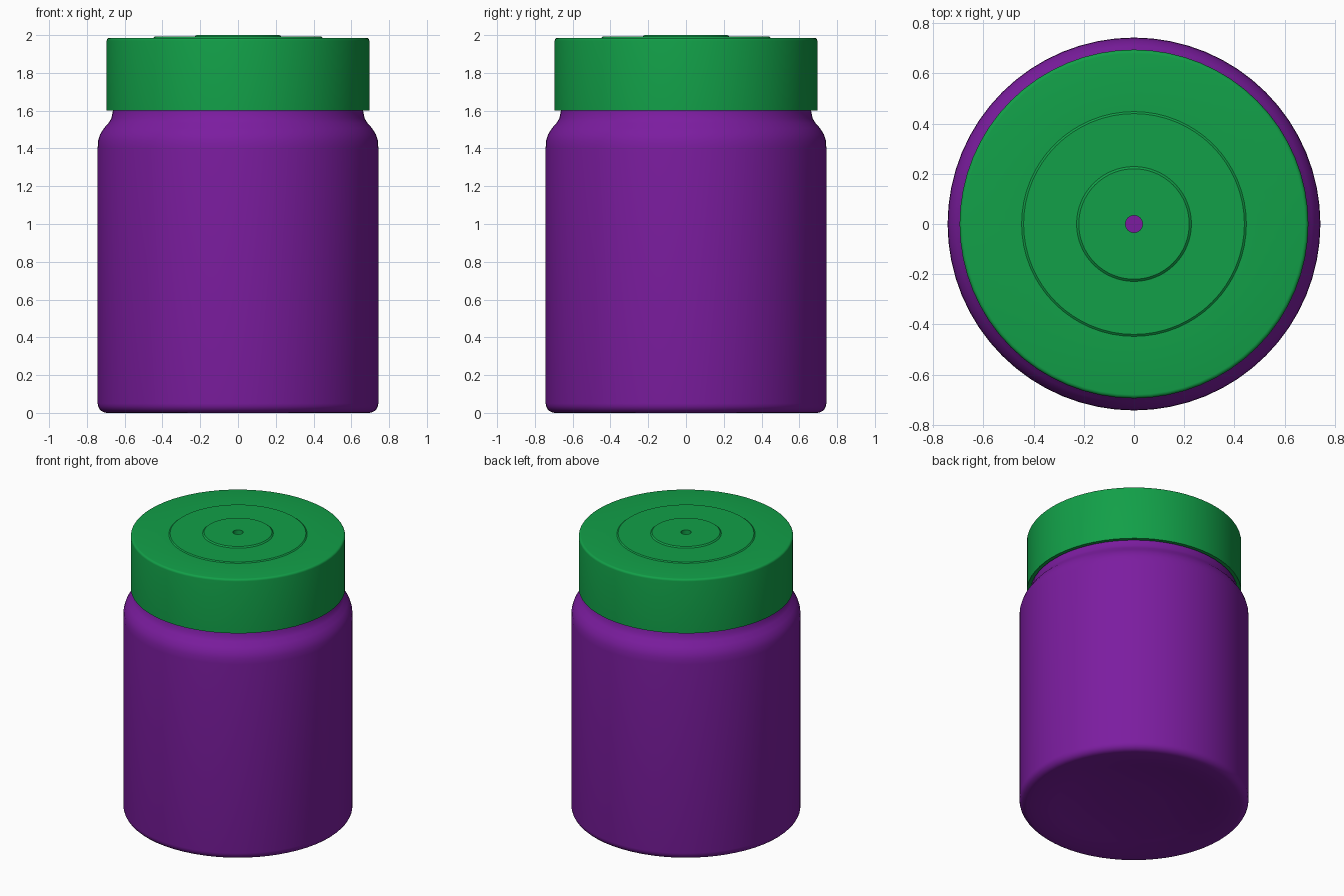
import bpy, bmesh, math

if "Cube" in bpy.data.objects:
    bpy.data.objects.remove(bpy.data.objects["Cube"])

SEGMENTS = 64


def material(name, color):
    mat = bpy.data.materials.new(name)
    mat.diffuse_color = color
    mat.use_nodes = True
    mat.node_tree.nodes["Principled BSDF"].inputs["Base Color"].default_value = mat.diffuse_color
    return mat


def lathe(name, profile, mat, closed=False):
    """Spin an (r, z) profile around the z axis."""
    bm = bmesh.new()
    verts = [bm.verts.new((r, 0, z)) for r, z in profile]
    edges = [bm.edges.new(pair) for pair in zip(verts, verts[1:])]
    if closed:
        edges.append(bm.edges.new((verts[-1], verts[0])))
    bmesh.ops.spin(bm, geom=verts + edges, cent=(0, 0, 0), axis=(0, 0, 1),
                   angle=math.tau, steps=SEGMENTS, use_duplicate=False)
    bmesh.ops.remove_doubles(bm, verts=bm.verts, dist=1e-4)
    bmesh.ops.recalc_face_normals(bm, faces=bm.faces)
    mesh = bpy.data.meshes.new(name)
    bm.to_mesh(mesh)
    bm.free()
    mesh.materials.append(mat)
    obj = bpy.data.objects.new(name, mesh)
    bpy.context.collection.objects.link(obj)
    bpy.ops.object.select_all(action='DESELECT')
    obj.select_set(True)
    bpy.context.view_layer.objects.active = obj
    bpy.ops.object.shade_smooth_by_angle(angle=math.radians(35))
    return obj


def arc(cx, cz, radius, start, end, steps=5):
    """Rounded corner points, angles in degrees."""
    return [(cx + radius * math.cos(math.radians(start + (end - start) * i / steps)),
             cz + radius * math.sin(math.radians(start + (end - start) * i / steps)))
            for i in range(steps + 1)]


purple = material("purple_plastic", (0.2, 0.012, 0.35, 1))
green = material("green_plastic", (0.006, 0.35, 0.065, 1))

# Jar: domed base, rounded foot, shoulder, open neck, hollow inside
jar = [(0, 0.05), (0.2, 0.047), (0.38, 0.035), (0.5, 0.015), (0.58, 0.003), (0.64, 0)]
jar += arc(0.693, 0.05, 0.05, -90, 0)
jar += [(0.743, 1.40), (0.741, 1.44), (0.73, 1.475), (0.71, 1.507),
        (0.685, 1.535), (0.67, 1.56), (0.662, 1.60), (0.66, 1.63), (0.66, 1.92)]
jar += [(0.62, 1.92), (0.62, 1.60), (0.63, 1.55), (0.66, 1.51), (0.69, 1.47),
        (0.703, 1.40), (0.703, 0.10), (0.68, 0.06), (0.62, 0.045),
        (0.5, 0.055), (0.38, 0.075), (0.2, 0.087), (0, 0.09)]
lathe("jar_body", jar, purple)

# Lid: hollow cap with two shallow raised steps and a central hole
lid = [(0.034, 1.94), (0.67, 1.94), (0.67, 1.60), (0.695, 1.60)]
lid += arc(0.68, 1.971, 0.015, 0, 90, 4)
lid += [(0.448, 1.986), (0.44, 1.992), (0.229, 1.992), (0.22, 2.0), (0.034, 2.0)]
lathe("screw_lid", lid, green, closed=True)
